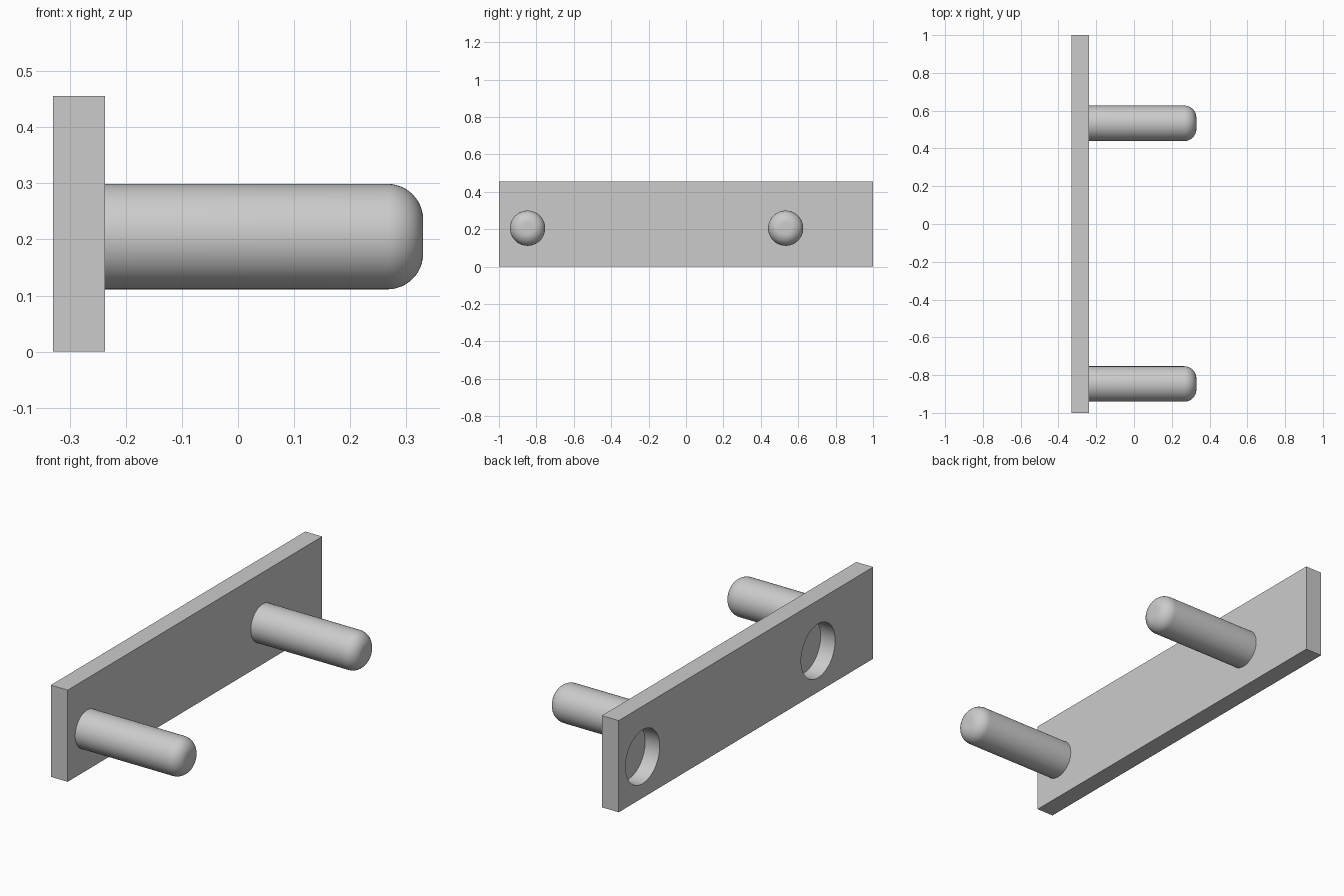
import bpy, bmesh
from math import sin, cos, pi, radians
from mathutils import Matrix, Vector

cube = bpy.data.objects.get("Cube")
if cube:
    bpy.data.objects.remove(cube, do_unlink=True)

grey = bpy.data.materials.new("light grey")
grey.use_nodes = True
COLOR = (0.6, 0.6, 0.6, 1)
grey.diffuse_color = COLOR
grey.node_tree.nodes["Principled BSDF"].inputs["Base Color"].default_value = COLOR

BACK, FACE, TIP = -0.33, -0.237, 0.33
HEIGHT, AXIS_Z = 0.456, 0.205
PEG_R, FILLET = 0.094, 0.064
HOLE_R, HOLE_DEPTH = 0.134, 0.08


def make_object(name, bm):
    bmesh.ops.recalc_face_normals(bm, faces=bm.faces)
    mesh = bpy.data.meshes.new(name)
    bm.to_mesh(mesh)
    bm.free()
    mesh.materials.append(grey)
    obj = bpy.data.objects.new(name, mesh)
    bpy.context.collection.objects.link(obj)
    return obj


def smooth(obj):
    bpy.ops.object.select_all(action='DESELECT')
    obj.select_set(True)
    bpy.context.view_layer.objects.active = obj
    bpy.ops.object.shade_smooth_by_angle(angle=radians(30))


# Backing plate
bm = bmesh.new()
bmesh.ops.create_cube(bm, size=1)
bmesh.ops.scale(bm, vec=(FACE - BACK, 2, HEIGHT), verts=bm.verts)
bmesh.ops.translate(bm, vec=((FACE + BACK) / 2, 0, HEIGHT / 2), verts=bm.verts)
plate = make_object("backing_plate", bm)

# Blind round recesses in the rear of the plate
bm = bmesh.new()
for y in (0.812, -0.567):
    place = Matrix.Translation((BACK, y, AXIS_Z)) @ Matrix.Rotation(pi / 2, 4, 'Y')
    bmesh.ops.create_cone(bm, cap_ends=True, segments=64, radius1=HOLE_R,
                          radius2=HOLE_R, depth=2 * HOLE_DEPTH, matrix=place)
cutter = make_object("recess_cutter", bm)
cut = plate.modifiers.new("recesses", 'BOOLEAN')
cut.operation = 'DIFFERENCE'
cut.solver = 'EXACT'
cut.object = cutter
bpy.context.view_layer.objects.active = plate
bpy.ops.object.modifier_apply(modifier=cut.name)
bpy.data.objects.remove(cutter, do_unlink=True)
smooth(plate)


# Pegs with rounded tips, turned around the x axis
def make_peg(name, y):
    profile = [(FACE - 0.005, PEG_R)]
    for i in range(13):
        a = pi / 2 * i / 12
        profile.append((TIP - FILLET + FILLET * sin(a), PEG_R - FILLET + FILLET * cos(a)))
    profile.append((TIP, 0))
    bm = bmesh.new()
    verts = [bm.verts.new((x, y, AXIS_Z + r)) for x, r in profile]
    edges = [bm.edges.new(pair) for pair in zip(verts, verts[1:])]
    bmesh.ops.spin(bm, geom=verts + edges, cent=Vector((0, y, AXIS_Z)),
                   axis=(1, 0, 0), angle=2 * pi, steps=64)
    bmesh.ops.remove_doubles(bm, verts=bm.verts, dist=0.0001)
    smooth(make_object(name, bm))


make_peg("front_peg", -0.847)
make_peg("rear_peg", 0.533)
